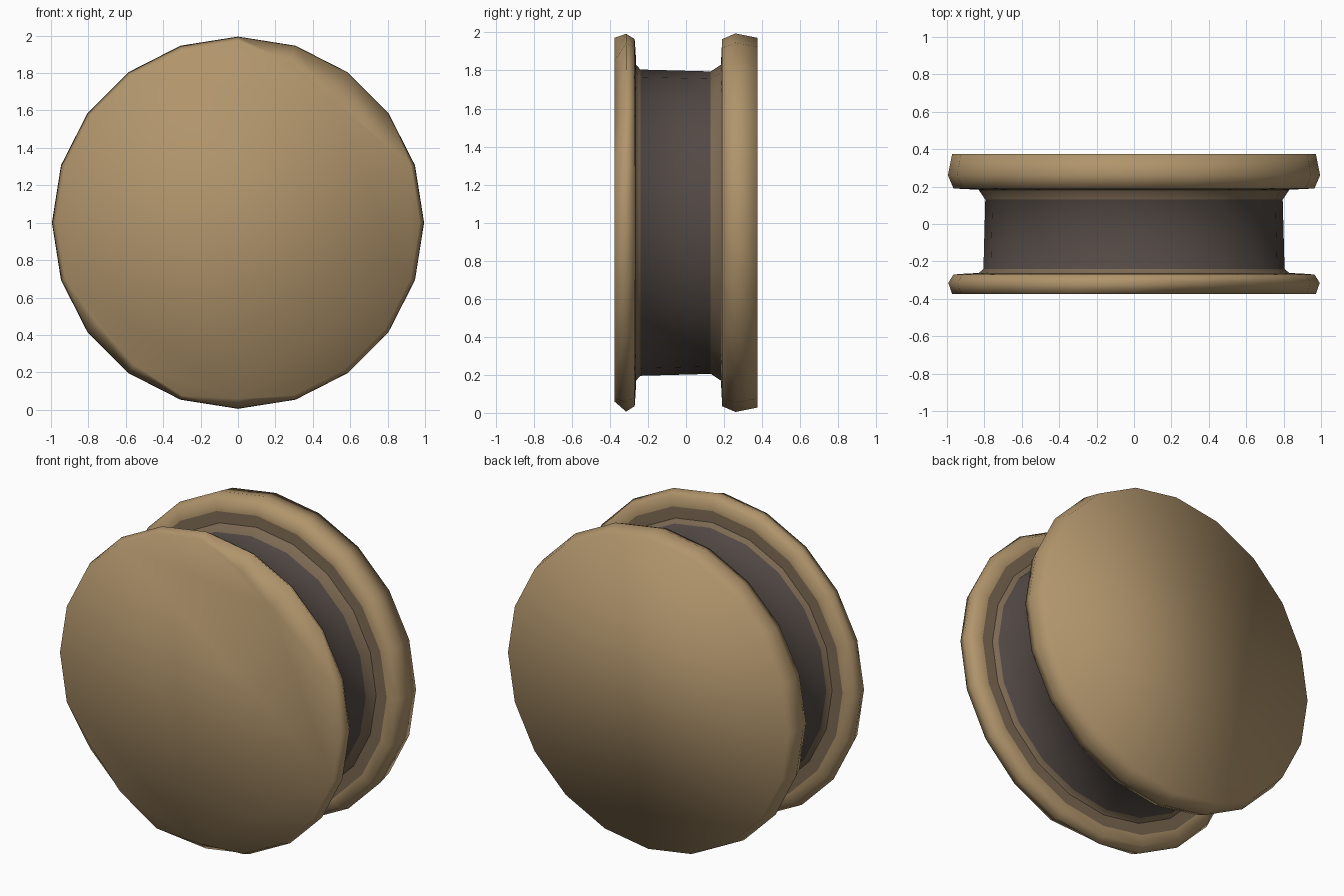
import bpy, bmesh
from math import cos, sin, radians, tau

if "Cube" in bpy.data.objects:
    bpy.data.objects.remove(bpy.data.objects["Cube"])

SIDES = 20
CZ = 1.0


def material(name, color):
    m = bpy.data.materials.new(name)
    m.diffuse_color = (*color, 1)
    m.use_nodes = True
    m.node_tree.nodes["Principled BSDF"].inputs["Base Color"].default_value = m.diffuse_color
    return m


def lathe(name, profile, mats, cap=None, cuts=()):
    """Spin (y, radius) rings about the y axis; cap one ring, flattened along chords.
    mats holds one material per band, the last one repeating."""
    bm = bmesh.new()
    rings = []
    for k, (y, r) in enumerate(profile):
        ring = []
        for i in range(SIDES):
            a = tau * i / SIDES
            rad = r
            if k == cap:
                for angle, dist in cuts:
                    c = cos(a - radians(angle))
                    if c > 0.5:
                        rad = min(rad, dist / c)
            ring.append(bm.verts.new((rad * cos(a), y, CZ + rad * sin(a))))
        rings.append(ring)
    for k, (p, q) in enumerate(zip(rings, rings[1:])):
        for i in range(SIDES):
            j = (i + 1) % SIDES
            f = bm.faces.new((p[i], p[j], q[j], q[i]))
            f.material_index = min(k, len(mats) - 1)
    if cap is not None:
        bm.faces.new(rings[cap])
    bmesh.ops.recalc_face_normals(bm, faces=bm.faces)
    # Open tubes and caps: make sure normals face away from the axis
    test = max(bm.faces, key=lambda f: abs(f.normal.x))
    if test.normal.x * test.calc_center_median().x < 0:
        bmesh.ops.reverse_faces(bm, faces=bm.faces)
    for f in bm.faces:
        f.smooth = True
    me = bpy.data.meshes.new(name)
    bm.to_mesh(me)
    bm.free()
    for m in mats:
        me.materials.append(m)
    ob = bpy.data.objects.new(name, me)
    bpy.context.collection.objects.link(ob)
    return ob


wood = material("tan_wood", (0.44, 0.30, 0.15))
shade = material("shaded_wood", (0.20, 0.14, 0.085))
dark = material("dark_core", (0.085, 0.066, 0.058))

# Thin front flange with flattened chords on its face
lathe("front_flange",
      [(-0.375, 0.972), (-0.315, 0.993), (-0.27, 0.965), (-0.265, 0.90), (-0.262, 0.83)],
      [wood, wood, wood, shade], cap=0,
      cuts=[(50, 0.83), (221.5, 0.92), (267, 0.94)])

# Thicker back flange
lathe("back_flange",
      [(0.375, 0.972), (0.26, 0.995), (0.19, 0.965), (0.187, 0.90), (0.183, 0.83)],
      [wood, wood, wood, shade], cap=0)

# Recessed core with flared ends
lathe("core",
      [(-0.262, 0.83), (-0.24, 0.805), (0.13, 0.795), (0.183, 0.83)],
      [shade, dark, shade])
